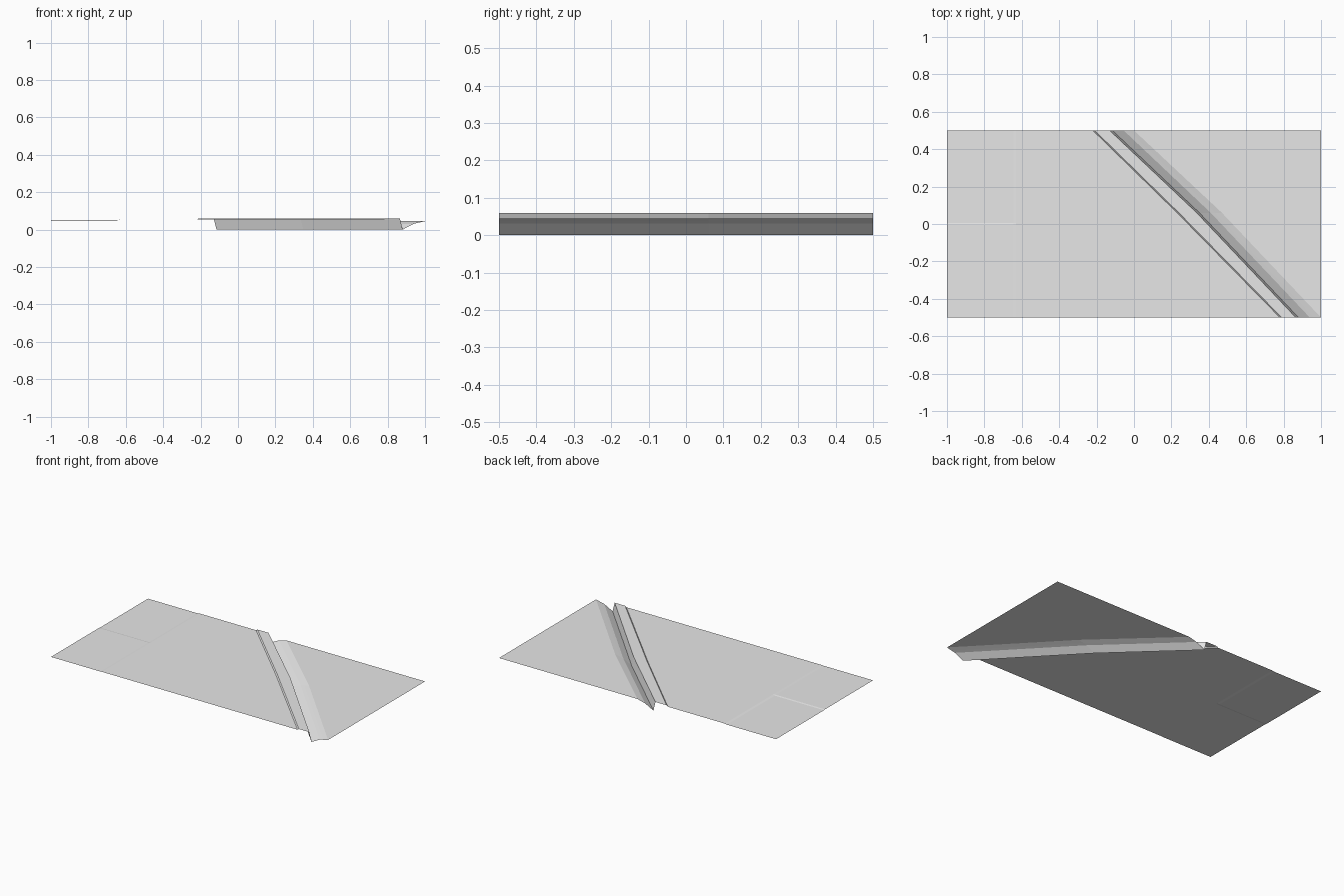
import bpy

if "Cube" in bpy.data.objects:
    bpy.data.objects.remove(bpy.data.objects["Cube"])

grey = bpy.data.materials.new("grey")
grey.diffuse_color = (0.8, 0.8, 0.8, 1)
grey.use_nodes = True
grey.node_tree.nodes["Principled BSDF"].inputs["Base Color"].default_value = grey.diffuse_color

# Each line runs along the cutting: x at back, middle and front, then height
ROWS = (0.5, 0.06, -0.5)
RIDGE_FOOT = ((-0.22, 0.23, 0.78), 0.053)
RIDGE_TOP = ((-0.21, 0.24, 0.79), 0.06)
RIDGE_EDGE = ((-0.13, 0.335, 0.865), 0.06)
DITCH_BOTTOM = ((-0.115, 0.35, 0.88), 0.0)
BANK_LOW = ((-0.055, 0.41, 0.94), 0.031)
BANK_HIGH = ((-0.03, 0.435, 0.965), 0.037)
BANK_EDGE = ((0.0, 0.47, 1.0), 0.045)
RIGHT_EDGE = ((1.0, 1.0, 1.0), 0.045)


def make(name, verts, faces):
    mesh = bpy.data.meshes.new(name)
    mesh.from_pydata(verts, [], faces)
    mesh.materials.append(grey)
    obj = bpy.data.objects.new(name, mesh)
    bpy.context.collection.objects.link(obj)


def strip(name, lines):
    """Loft a surface between neighbouring lines, left to right."""
    verts = [(x, y, z) for xs, z in lines for x, y in zip(xs, ROWS)]
    faces = [(i * 3 + j, i * 3 + j + 1, i * 3 + j + 4, i * 3 + j + 3)
             for i in range(len(lines) - 1) for j in range(2)]
    make(name, verts, faces)


# Flat ground either side, with the ridge and ditch between
strip("left_ground", [((-0.63,) * 3, 0.053), RIDGE_FOOT])
strip("ridge", [RIDGE_FOOT, RIDGE_TOP, RIDGE_EDGE])
strip("ditch", [RIDGE_EDGE, DITCH_BOTTOM, BANK_LOW, BANK_HIGH, BANK_EDGE])
strip("right_ground", [BANK_EDGE, RIGHT_EDGE])

# Slightly lower paving at the left end, in two levels with small bevelled steps
xs = (-1, -0.645, -0.63)
ys = (-0.5, -0.005, 0.005, 0.5)
heights = (0.052, 0.052, 0.050, 0.050)
verts = [(x, y, 0.053 if x == xs[2] else z) for y, z in zip(ys, heights) for x in xs]
make("left_paving", verts, [(r * 3 + c, r * 3 + c + 1, r * 3 + c + 4, r * 3 + c + 3)
                            for r in range(3) for c in range(2)])
